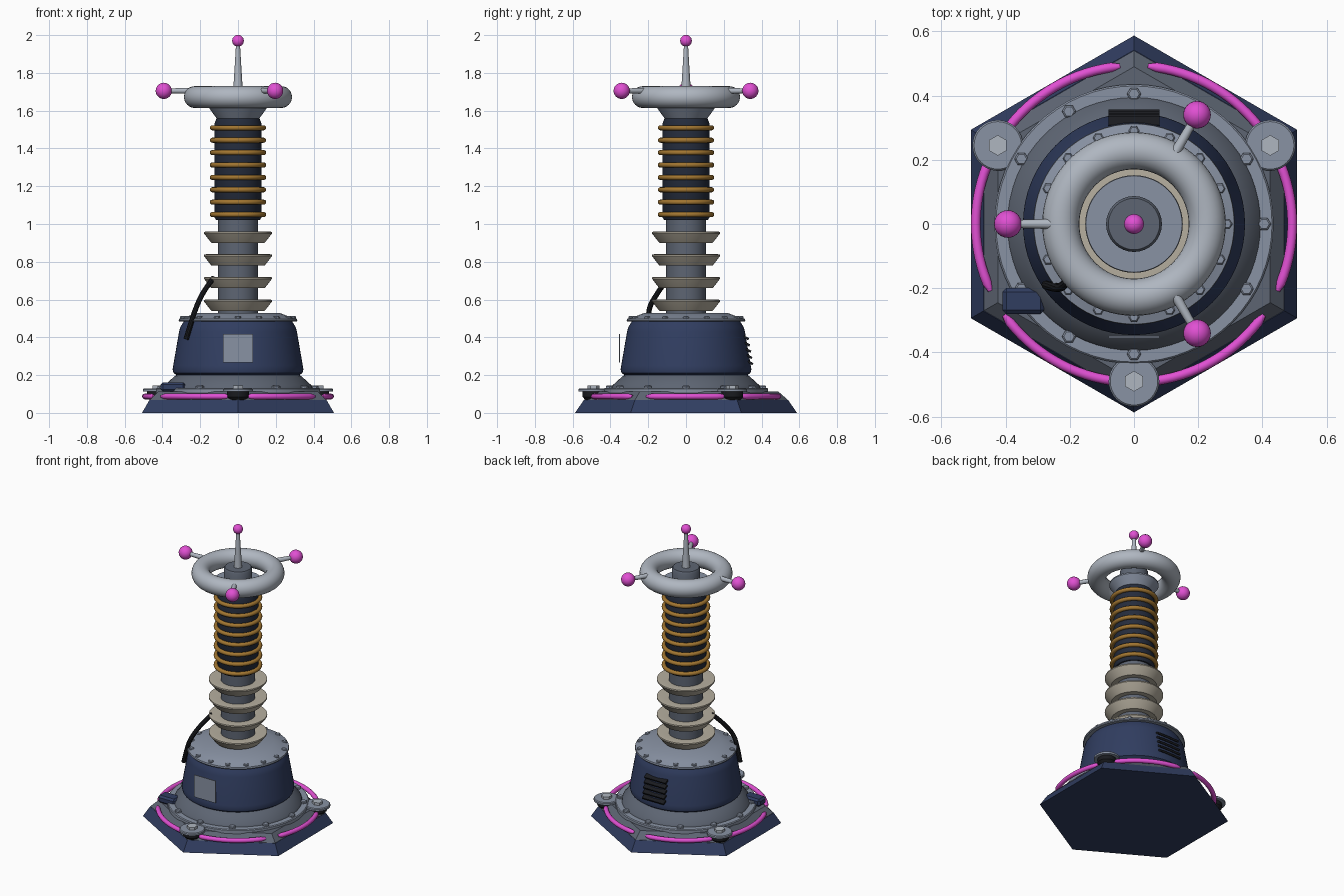
import bpy, bmesh, math
from mathutils import Vector

if "Cube" in bpy.data.objects:
    bpy.data.objects.remove(bpy.data.objects["Cube"])

COL = {
    "navy": (0.03, 0.047, 0.117), "grey": (0.25, 0.29, 0.37), "slate": (0.11, 0.13, 0.17),
    "magenta": (0.75, 0.08, 0.65), "copper": (0.36, 0.18, 0.03), "ceramic": (0.47, 0.43, 0.35),
    "black": (0.01, 0.011, 0.014), "silver": (0.43, 0.47, 0.53), "coil_navy": (0.018, 0.025, 0.045),
}
MATS = {}
for key, c in COL.items():
    MATS[key] = bpy.data.materials.new(key)
    MATS[key].diffuse_color = (*c, 1)


def finish(name, verts, faces, col, smooth=True):
    me = bpy.data.meshes.new(name)
    me.from_pydata(verts, [], faces)
    bm = bmesh.new()
    bm.from_mesh(me)
    bmesh.ops.recalc_face_normals(bm, faces=bm.faces)
    bm.to_mesh(me)
    bm.free()
    ob = bpy.data.objects.new(name, me)
    bpy.context.collection.objects.link(ob)
    me.materials.append(MATS[col])
    if smooth:
        bpy.ops.object.select_all(action="DESELECT")
        ob.select_set(True)
        bpy.context.view_layer.objects.active = ob
        bpy.ops.object.shade_smooth_by_angle(angle=math.radians(35))
    return ob


def lathe(name, prof, col, n=48, at=(0, 0, 0), turn=0.0, smooth=True):
    """Capped solid of revolution from (radius, z) points, bottom to top."""
    verts, faces = [], []
    for r, z in prof:
        for i in range(n):
            a = turn + 2 * math.pi * i / n
            verts.append((at[0] + r * math.cos(a), at[1] + r * math.sin(a), at[2] + z))
    for j in range(len(prof) - 1):
        for i in range(n):
            k = (i + 1) % n
            faces.append((j * n + i, j * n + k, (j + 1) * n + k, (j + 1) * n + i))
    faces.append(tuple(range(n)))
    faces.append(tuple((len(prof) - 1) * n + i for i in range(n)))
    return finish(name, verts, faces, col, smooth)


def tube(name, pts, radii, col, n=12, closed=False):
    """Round tube along points, closed into a ring or capped."""
    pts = [Vector(p) for p in pts]
    m = len(pts)
    verts, faces = [], []
    for j, p in enumerate(pts):
        a = pts[(j - 1) % m] if closed else pts[max(j - 1, 0)]
        b = pts[(j + 1) % m] if closed else pts[min(j + 1, m - 1)]
        t = (b - a).normalized()
        u = t.cross(Vector((0, 0, 1))).normalized()
        v = u.cross(t)
        for i in range(n):
            w = 2 * math.pi * i / n
            verts.append(p + radii[j] * (math.cos(w) * u + math.sin(w) * v))
    for j in range(m if closed else m - 1):
        q = (j + 1) % m
        for i in range(n):
            k = (i + 1) % n
            faces.append((j * n + i, j * n + k, q * n + k, q * n + i))
    if not closed:
        faces += [tuple(range(n)), tuple((m - 1) * n + i for i in range(n))]
    return finish(name, verts, faces, col)


def polar(r, deg, z):
    return (r * math.cos(math.radians(deg)), r * math.sin(math.radians(deg)), z)


def ring(name, R, r, z, col, m=64, n=12):
    return tube(name, [polar(R, 360 * i / m, z) for i in range(m)], [r] * m, col, n, True)


def ball(name, at, r, col):
    bpy.ops.mesh.primitive_uv_sphere_add(segments=24, ring_count=14, radius=r, location=at)
    ob = bpy.context.object
    ob.name = name
    ob.data.materials.append(MATS[col])
    bpy.ops.object.shade_smooth()


def box(name, at, size, col, rx=0.0, bevel=0.0):
    bpy.ops.mesh.primitive_cube_add(size=1, location=at, rotation=(rx, 0, 0))
    ob = bpy.context.object
    ob.name = name
    ob.scale = size
    bpy.ops.object.transform_apply(location=False, rotation=False, scale=True)
    ob.data.materials.append(MATS[col])
    if bevel:
        md = ob.modifiers.new("bevel", "BEVEL")
        md.width, md.segments = bevel, 1


def bolts(name, count, R, z, r, h):
    for i in range(count):
        lathe(f"{name}_{i + 1}", [(r, 0), (r, h * 0.7), (r * 0.75, h)], "grey", 6,
              polar(R, 90 + 360 * i / count, z), smooth=False)


# Hexagonal base and top plate
lathe("hex_base", [(0.587, 0), (0.542, 0.067)], "navy", 6, turn=math.pi / 2, smooth=False)
lathe("hex_plate", [(0.54, 0.06), (0.54, 0.068), (0.49, 0.112)], "slate", 6,
      turn=math.pi / 2, smooth=False)

# Glowing arcs around the base
for k in range(6):
    pts = [polar(0.493, 60 * k - 25 + 50 * i / 16, 0.087) for i in range(17)]
    tube(f"glow_arc_{k + 1}", pts, [0.008] + [0.015] * 15 + [0.008], "magenta")

# Corner clamps: dark lug, round pad, hex bolt
for k, a in enumerate((30, 150, 270)):
    p = polar(0.49, a, 0)
    lathe(f"clamp_lug_{k + 1}", [(0.04, 0.065), (0.058, 0.085), (0.058, 0.114)], "black", 24, p)
    lathe(f"clamp_pad_{k + 1}", [(0.079, 0.112), (0.079, 0.124), (0.074, 0.129)], "grey", 32, p)
    lathe(f"clamp_bolt_{k + 1}", [(0.032, 0.128), (0.032, 0.146)], "silver", 6, p,
          math.pi / 6, False)

# Lower flange and skirt
lathe("base_flange", [(0.435, 0.105), (0.435, 0.127), (0.43, 0.132)], "grey", 64)
lathe("base_skirt", [(0.395, 0.13), (0.39, 0.145), (0.335, 0.195), (0.32, 0.203)], "slate", 64)
bolts("flange_bolt", 12, 0.405, 0.131, 0.022, 0.014)

# Drum housing and cap
lathe("drum", [(0.325, 0.2), (0.342, 0.212), (0.346, 0.23), (0.343, 0.25), (0.312, 0.43),
               (0.305, 0.455), (0.285, 0.487)], "navy", 64)
lathe("drum_cap", [(0.31, 0.483), (0.314, 0.488), (0.312, 0.498), (0.27, 0.51), (0.22, 0.53)],
      "grey", 64)
bolts("cap_bolt", 16, 0.29, 0.498, 0.017, 0.014)

# Front plate and rear vent louvres
box("front_plate", (0, -0.352, 0.342), (0.16, 0.006, 0.15), "grey")
for k in range(5):
    z = 0.265 + 0.033 * k
    box(f"vent_louvre_{k + 1}", (0, 0.344 - 0.17 * (z - 0.25), z), (0.16, 0.03, 0.012),
        "black", math.radians(-30))

# Connector box and cable
box("connector_box", (-0.345, -0.24, 0.137), (0.13, 0.08, 0.05), "navy", bevel=0.012)
ctrl = [Vector(p) for p in ((-0.13, -0.09, 0.715), (-0.185, -0.15, 0.635),
                            (-0.228, -0.196, 0.54), (-0.275, -0.19, 0.39))]
path = []
for i in range(17):
    t = i / 16 * 3
    j = min(int(t), 2)
    f = t - j
    a, b, c, d = (ctrl[max(0, min(3, j + o))] for o in (-1, 0, 1, 2))
    path.append(0.5 * (2 * b + (c - a) * f + (2 * a - 5 * b + 4 * c - d) * f * f
                       + (3 * b - a - 3 * c + d) * f ** 3))
tube("cable", path, [0.014] * 17, "black", 10)

# Insulator stack
lathe("insulator_core", [(0.106, 0.52), (0.106, 1.03)], "slate")
for k in range(4):
    z = 0.54 + 0.12 * k
    lathe(f"insulator_disc_{k + 1}", [(0.1, z), (0.14, z), (0.146, z + 0.006), (0.18, z + 0.05),
                                      (0.179, z + 0.058), (0.17, z + 0.06), (0.1, z + 0.05)],
          "ceramic")

# Coil column with copper windings
lathe("coil_former", [(0.115, 1.02), (0.125, 1.035), (0.125, 1.53), (0.113, 1.56)], "coil_navy")
for k in range(8):
    ring(f"winding_{k + 1}", 0.136, 0.0135, 1.05 + 0.0656 * k, "copper", 48)

# Head: collar, hub, toroid
lathe("head_collar", [(0.11, 1.555), (0.152, 1.612), (0.15, 1.622)], "grey")
lathe("hub", [(0.087, 1.61), (0.087, 1.705), (0.08, 1.715)], "slate", 32)
ring("toroid", 0.228, 0.058, 1.672, "silver", 72, 24)

# Spire and tip
lathe("spire", [(0.026, 1.71), (0.022, 1.76), (0.01, 1.96)], "silver", 20)
ball("spire_tip", (0, 0, 1.97), 0.031, "magenta")

# Discharge arms
for k, a in enumerate((60, 180, 300)):
    tube(f"arm_{k + 1}", [polar(0.25, a, 1.705), polar(0.39, a, 1.705)], [0.016, 0.012], "silver")
    ball(f"arm_ball_{k + 1}", polar(0.393, a, 1.705), 0.043, "magenta")

for m in bpy.data.materials:
    if m.users and not m.is_grease_pencil:
        m.use_nodes = True
        m.node_tree.nodes["Principled BSDF"].inputs["Base Color"].default_value = m.diffuse_color
